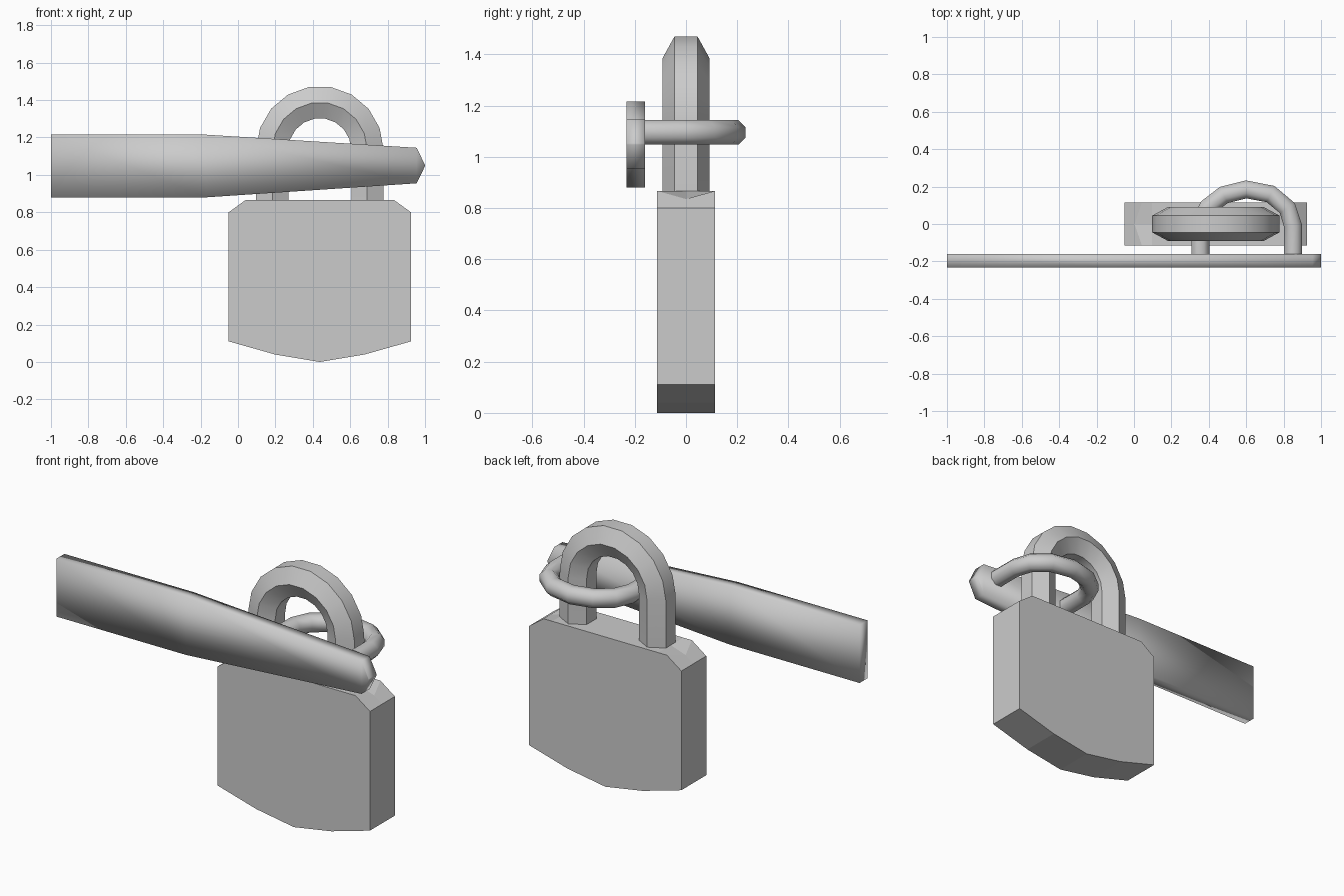
import bpy, bmesh, math
from mathutils import Vector

cube = bpy.data.objects.get("Cube")
if cube:
    bpy.data.objects.remove(cube, do_unlink=True)

GREY = (0.6, 0.6, 0.6, 1)
steel = bpy.data.materials.new("grey_metal")
steel.use_nodes = True
steel.diffuse_color = GREY
steel.node_tree.nodes["Principled BSDF"].inputs["Base Color"].default_value = GREY


def loft(name, rings, smooth=None):
    """Skin a row of equal-sized closed rings and cap both ends."""
    bm = bmesh.new()
    rows = [[bm.verts.new(p) for p in ring] for ring in rings]
    for a, b in zip(rows, rows[1:]):
        for i in range(len(a)):
            j = (i + 1) % len(a)
            bm.faces.new((a[i], a[j], b[j], b[i]))
    bm.faces.new(rows[0])
    bm.faces.new(rows[-1])
    bmesh.ops.recalc_face_normals(bm, faces=bm.faces)
    mesh = bpy.data.meshes.new(name)
    bm.to_mesh(mesh)
    bm.free()
    obj = bpy.data.objects.new(name, mesh)
    bpy.context.collection.objects.link(obj)
    mesh.materials.append(steel)
    if smooth is not None:
        bpy.ops.object.select_all(action='DESELECT')
        obj.select_set(True)
        bpy.context.view_layer.objects.active = obj
        bpy.ops.object.shade_smooth_by_angle(angle=math.radians(smooth))
    return obj


def sweep(name, path, section, smooth):
    """Carry a section (outward, sideways) along a planar path."""
    path = [Vector(p) for p in path]
    normal = (path[-1] - path[0]).cross(path[len(path) // 2] - path[0]).normalized()
    rings = []
    for i, p in enumerate(path):
        before = (p - path[i - 1]).normalized() if i else None
        after = (path[i + 1] - p).normalized() if i < len(path) - 1 else None
        tangent = ((before or after) + (after or before)).normalized()
        out = normal.cross(tangent)
        rings.append([p + out * u + normal * v for u, v in section])
    return loft(name, rings, smooth)


# Lock body: extruded profile with a shallow dip in the middle of each chamfer
MID = 0.4375


def body_ring(y, chamfer_x, chamfer_z):
    half = [(0.24, 0.04), (0.4875, 0.11), (0.4875, 0.8),
            (chamfer_x, chamfer_z), (0.34, 0.867)]
    ring = [(0, 0)] + half + [(-x, z) for x, z in reversed(half)]
    return [(MID + x, y, z) for x, z in ring]


loft("lock_body", [body_ring(-0.114, 0.395, 0.867),
                   body_ring(0, 0.435, 0.835),
                   body_ring(0.114, 0.395, 0.867)])

# Shackle: six-sided bar bent into an arch
R = 0.253
arch = [(MID - R * math.cos(math.radians(a)), 0, 1.135 + R * math.sin(math.radians(a)))
        for a in range(0, 181, 20)]
arch = [(MID - R, 0, 0.84)] + arch + [(MID + R, 0, 0.84)]
hexagon = [(0.087, -0.045), (0.087, 0.045), (0, 0.092),
           (-0.085, 0.045), (-0.085, -0.045), (0, -0.092)]
sweep("shackle", arch, hexagon, 50)

# Staple: round loop passing behind the shackle
loop = [(0.355, -0.19), (0.355, 0), (0.395, 0.09), (0.48, 0.155), (0.6, 0.185),
        (0.73, 0.16), (0.82, 0.085), (0.85, -0.01), (0.85, -0.19)]
circle = [(0.052 * math.cos(t), 0.052 * math.sin(t))
          for t in ((k + 0.5) * math.tau / 8 for k in range(8))]
sweep("staple", [(x, y, 1.095) for x, y in loop], circle, 50)

# Hasp strap: flat bar tapering to a blunt point
stations = [(-1, 0.88, 1.215), (-0.17, 0.88, 1.215),
            (0.955, 0.955, 1.145), (1, 1.047, 1.053)]
strap = loft("hasp_strap", [[(x, -0.233, lo), (x, -0.16, lo), (x, -0.16, hi), (x, -0.233, hi)]
                            for x, lo, hi in stations], 180)
